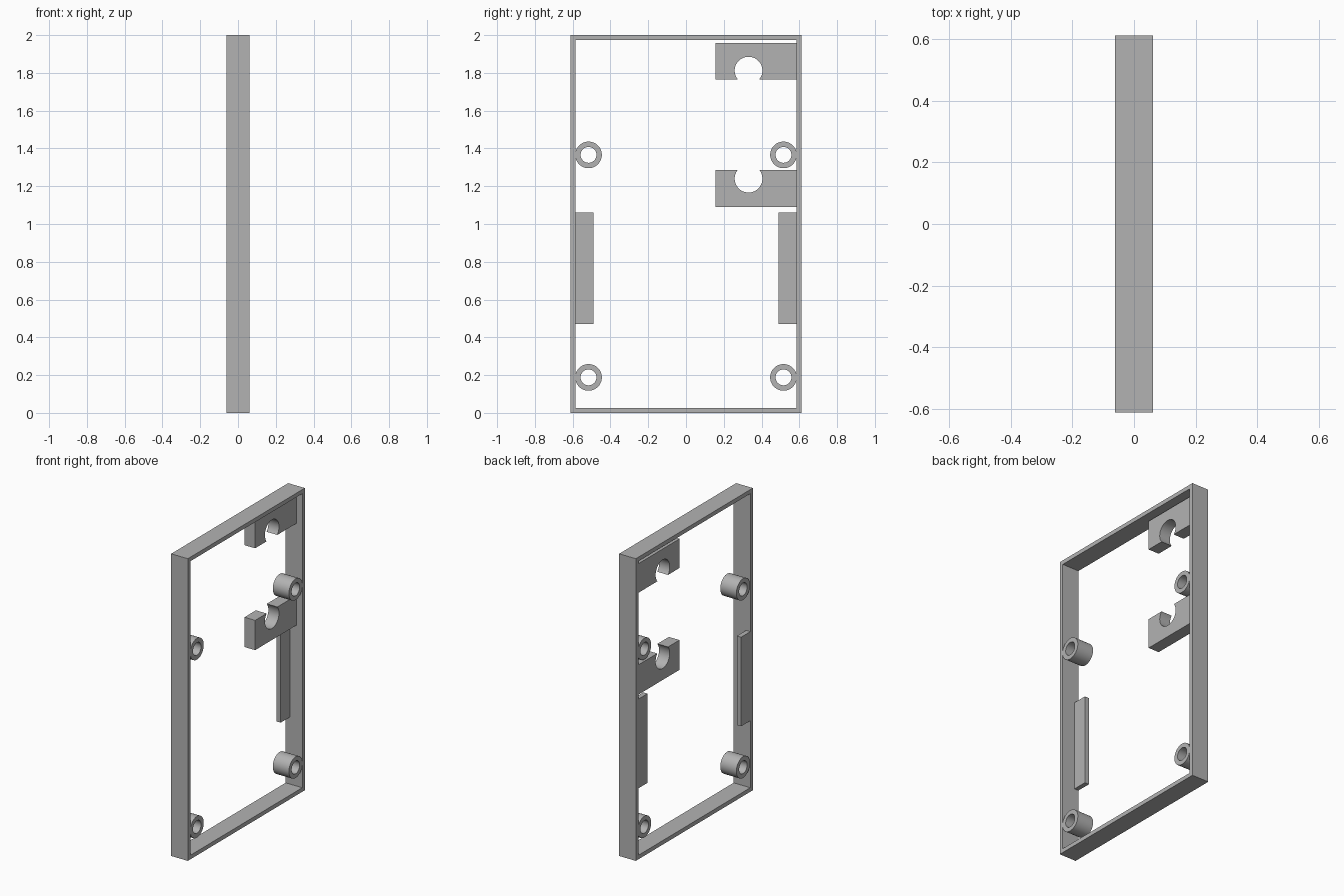
import bpy, bmesh
from math import sin, cos, pi, asin, radians

cube = bpy.data.objects.get("Cube")
if cube:
    bpy.data.objects.remove(cube, do_unlink=True)

HALF_X, HALF_Y, HEIGHT, WALL = 0.061, 0.612, 2.0, 0.027
INNER_Y = HALF_Y - WALL

grey = bpy.data.materials.new("plain grey")
grey.use_nodes = True
GREY = (0.45, 0.45, 0.45, 1)
grey.diffuse_color = GREY
grey.node_tree.nodes["Principled BSDF"].inputs["Base Color"].default_value = GREY


def finish(name, bm, smooth=False):
    bmesh.ops.recalc_face_normals(bm, faces=bm.faces)
    mesh = bpy.data.meshes.new(name)
    bm.to_mesh(mesh)
    bm.free()
    mesh.materials.append(grey)
    obj = bpy.data.objects.new(name, mesh)
    bpy.context.collection.objects.link(obj)
    if smooth:
        bpy.ops.object.select_all(action='DESELECT')
        obj.select_set(True)
        bpy.context.view_layer.objects.active = obj
        bpy.ops.object.shade_smooth_by_angle(angle=radians(30))
    return obj


def prism(name, outline, x0, x1, smooth=False):
    """Extrude a closed (y, z) outline along x."""
    bm = bmesh.new()
    face = bm.faces.new([bm.verts.new((x0, y, z)) for y, z in outline])
    new = bmesh.ops.extrude_face_region(bm, geom=[face])["geom"]
    verts = [g for g in new if isinstance(g, bmesh.types.BMVert)]
    bmesh.ops.translate(bm, vec=(x1 - x0, 0, 0), verts=verts)
    return finish(name, bm, smooth)


def tube(name, outer, inner, x0, x1, smooth=False):
    """Hollow prism between two (y, z) loops with equal point counts."""
    bm = bmesh.new()
    loops = [[bm.verts.new((x, y, z)) for y, z in pts]
             for x, pts in ((x0, outer), (x1, outer), (x1, inner), (x0, inner))]
    n = len(outer)
    for k in range(4):
        a, b = loops[k], loops[(k + 1) % 4]
        for i in range(n):
            j = (i + 1) % n
            bm.faces.new((a[i], a[j], b[j], b[i]))
    return finish(name, bm, smooth)


def rect(y0, y1, z0, z1):
    return [(y0, z0), (y1, z0), (y1, z1), (y0, z1)]


def circle(y, z, r, n=48):
    return [(y + r * cos(2 * pi * i / n), z + r * sin(2 * pi * i / n)) for i in range(n)]


# Rectangular open frame
tube("frame", rect(-HALF_Y, HALF_Y, 0, HEIGHT),
     rect(-INNER_Y, INNER_Y, WALL, HEIGHT - WALL), -HALF_X, HALF_X)

# Standoffs and side rails, on both sides
for side, s in (("left", 1), ("right", -1)):
    for level, z in (("lower", 0.188), ("upper", 1.366)):
        tube(f"{level}_{side}_standoff", circle(s * 0.516, z, 0.0705),
             circle(s * 0.516, z, 0.042), -0.057, HALF_X, True)
    prism(f"{side}_rail", rect(s * 0.489, s * INNER_Y, 0.47, 1.06), -HALF_X, -0.03)


def clamp(name, z_open, z_closed, z_center):
    """Block with a round notch breaking through its open edge."""
    yc, r, n = 0.331, 0.0735, 36
    d = 1 if z_open > z_closed else -1
    gap = asin((z_open - z_center) * d / r)
    start, sweep = pi - gap, pi + 2 * gap
    notch = [(yc + r * cos(start + sweep * i / n),
              z_center + d * r * sin(start + sweep * i / n)) for i in range(n + 1)]
    outline = [(INNER_Y, z_open), (INNER_Y, z_closed),
               (0.155, z_closed), (0.155, z_open)] + notch
    prism(name, outline, -HALF_X, 0.017, True)


# Facing pair of cable clamps
clamp("upper_clamp", 1.764, 1.957, 1.812)
clamp("lower_clamp", 1.287, 1.09, 1.24)
